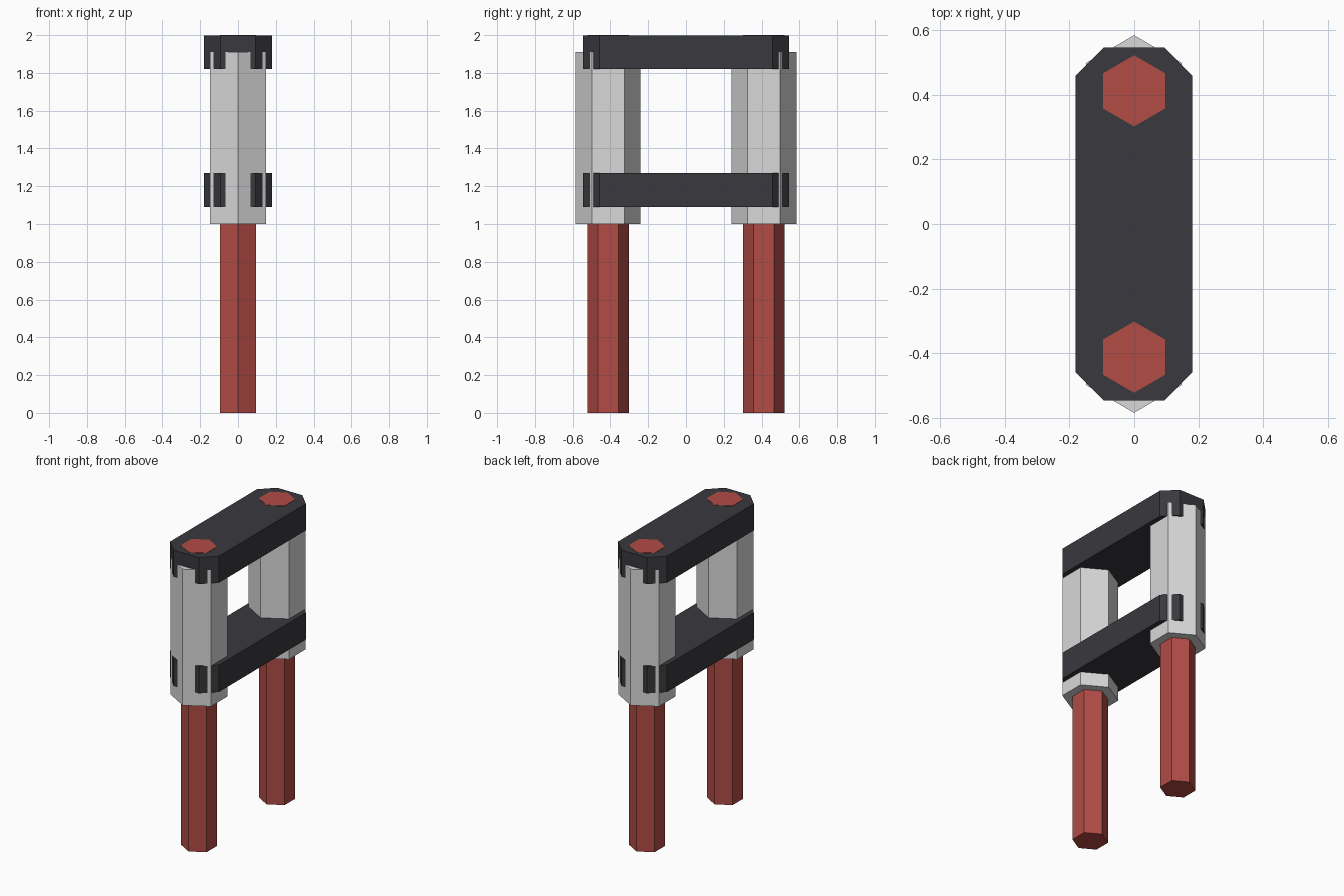
import bpy, bmesh, math

if "Cube" in bpy.data.objects:
    bpy.data.objects.remove(bpy.data.objects["Cube"])


def material(name, rgb):
    m = bpy.data.materials.new(name)
    m.diffuse_color = (*rgb, 1)
    m.use_nodes = True
    m.node_tree.nodes["Principled BSDF"].inputs["Base Color"].default_value = m.diffuse_color
    return m


RED = material("red", (0.445, 0.072, 0.061))
GREY = material("light grey", (0.69, 0.69, 0.69))
DARK = material("dark charcoal", (0.041, 0.040, 0.048))


def prism(name, outline, z0, z1, mat):
    """Extrude a flat outline from z0 up to z1."""
    bm = bmesh.new()
    face = bm.faces.new([bm.verts.new((x, y, z0)) for x, y in outline])
    top = bmesh.ops.extrude_face_region(bm, geom=[face])["geom"]
    for v in top:
        if isinstance(v, bmesh.types.BMVert):
            v.co.z = z1
    bmesh.ops.recalc_face_normals(bm, faces=bm.faces)
    mesh = bpy.data.meshes.new(name)
    bm.to_mesh(mesh)
    bm.free()
    mesh.materials.append(mat)
    obj = bpy.data.objects.new(name, mesh)
    bpy.context.collection.objects.link(obj)
    return obj


def hexagon(cy, r):
    """Six-sided outline with a corner pointing along y."""
    return [(r * math.sin(i * math.pi / 3), cy + r * math.cos(i * math.pi / 3))
            for i in range(6)]


# Rods and the hexagonal sleeves around them
for label, side in (("front", -1), ("back", 1)):
    cy = 0.412 * side
    prism(label + "_rod", hexagon(cy, 0.11), 0, 2.0, RED)
    prism(label + "_sleeve", hexagon(cy, 0.172), 1.0, 1.91, GREY)

# Chamfered connecting bars
w, l, c = 0.181, 0.546, 0.088
bar = [(w, l - c), (w - c, l), (c - w, l), (-w, l - c),
       (-w, c - l), (c - w, -l), (w - c, -l), (w, c - l)]
prism("lower_bar", bar, 1.09, 1.27, DARK)
prism("upper_bar", bar, 1.82, 1.998, DARK)
